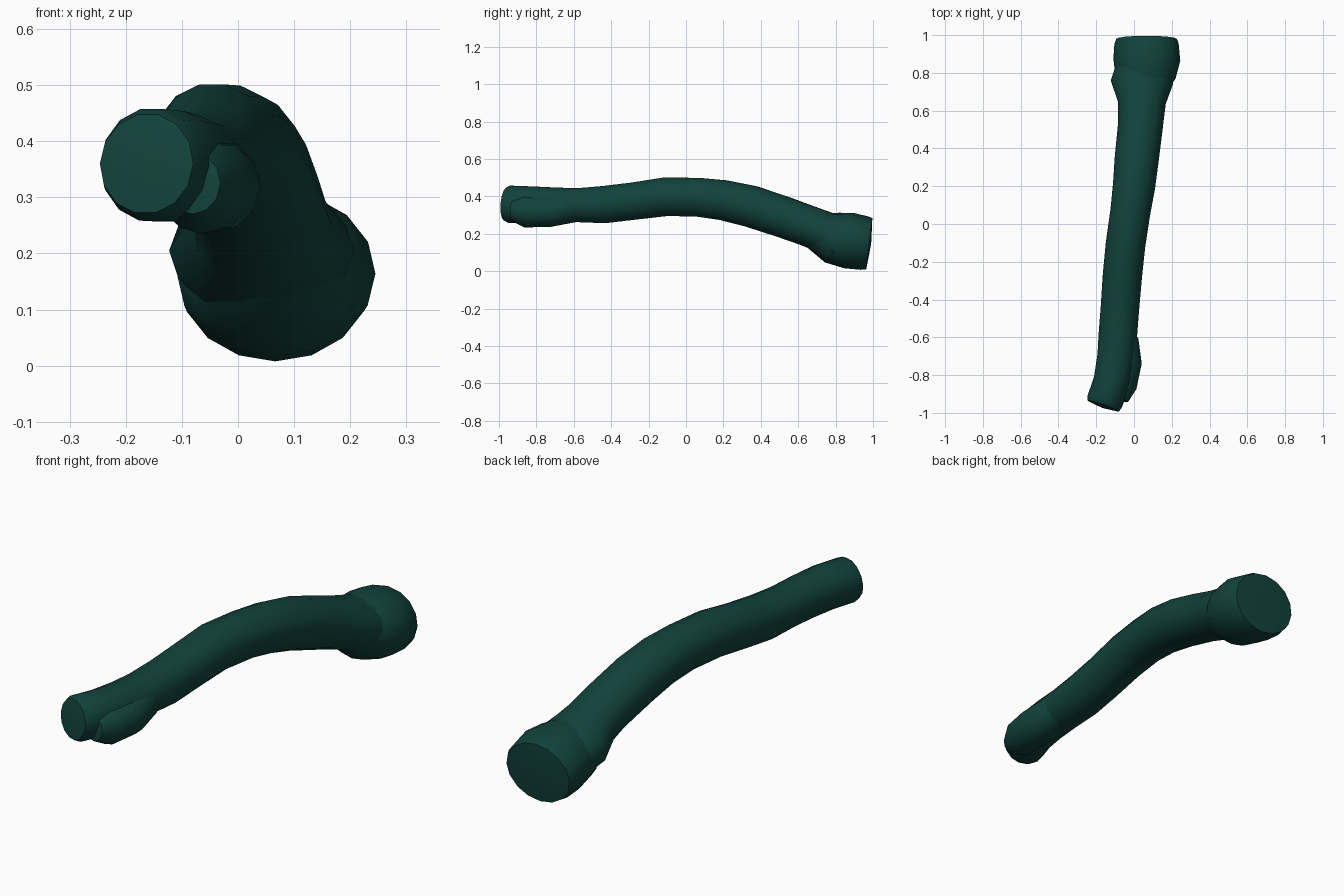
import bpy, bmesh, math
from mathutils import Vector

mat = bpy.data.materials.new("dark_teal")
mat.diffuse_color = (0.006, 0.055, 0.045, 1)


def finish(name, bm):
    bmesh.ops.recalc_face_normals(bm, faces=bm.faces)
    me = bpy.data.meshes.new(name)
    bm.to_mesh(me)
    bm.free()
    me.materials.append(mat)
    ob = bpy.data.objects.new(name, me)
    bpy.context.collection.objects.link(ob)
    bpy.ops.object.select_all(action='DESELECT')
    ob.select_set(True)
    bpy.context.view_layer.objects.active = ob
    bpy.ops.object.shade_smooth_by_angle(angle=math.radians(50))
    return ob


def sweep(name, stations, start_dome, end_dome, sides=14):
    """Tube through (x, y, z, half width, half height), square to its path."""
    bm = bmesh.new()
    pts = [Vector(s[:3]) for s in stations]
    rings, dirs = [], []
    for i, s in enumerate(stations):
        t = (pts[min(i + 1, len(pts) - 1)] - pts[max(i - 1, 0)]).normalized()
        side = t.cross(Vector((0, 0, 1))).normalized()
        up = side.cross(t)
        dirs.append(t)
        rings.append([bm.verts.new(pts[i] + side * s[3] * math.cos(a) + up * s[4] * math.sin(a))
                      for a in (2 * math.pi * k / sides for k in range(sides))])
    for a, b in zip(rings, rings[1:]):
        for k in range(sides):
            n = (k + 1) % sides
            bm.faces.new((a[k], a[n], b[n], b[k]))
    # slightly domed caps
    for ring, p, d, h in ((rings[0], pts[0], -dirs[0], start_dome),
                          (rings[-1], pts[-1], dirs[-1], end_dome)):
        tip = bm.verts.new(p + d * h)
        for k in range(sides):
            bm.faces.new((ring[k], ring[(k + 1) % sides], tip))
    return finish(name, bm)


# long curved shaft
sweep("shaft", [
    (-0.163, -0.963, 0.360, 0.088, 0.090),
    (-0.155, -0.940, 0.358, 0.096, 0.102),
    (-0.116, -0.830, 0.355, 0.098, 0.101),
    (-0.095, -0.700, 0.353, 0.099, 0.097),
    (-0.085, -0.580, 0.353, 0.102, 0.093),
    (-0.074, -0.440, 0.356, 0.102, 0.102),
    (-0.062, -0.280, 0.375, 0.104, 0.102),
    (-0.045, -0.110, 0.398, 0.105, 0.106),
    (-0.020, 0.060, 0.396, 0.106, 0.106),
    (0.000, 0.200, 0.380, 0.112, 0.110),
    (0.015, 0.350, 0.346, 0.117, 0.114),
    (0.034, 0.520, 0.290, 0.119, 0.113),
    (0.042, 0.640, 0.247, 0.126, 0.112),
    (0.042, 0.750, 0.205, 0.165, 0.114),
    (0.052, 0.820, 0.180, 0.150, 0.120),
], 0.012, 0.0)

# rounded lump beside the narrow end
sweep("side_lump", [
    (-0.080, -0.930, 0.325, 0.050, 0.055),
    (-0.065, -0.865, 0.320, 0.078, 0.085),
    (-0.055, -0.740, 0.320, 0.096, 0.085),
    (-0.070, -0.620, 0.340, 0.094, 0.082),
    (-0.080, -0.560, 0.350, 0.070, 0.070),
], 0.012, 0.0, 12)

# swollen head at the thick end
sweep("head", [
    (0.055, 0.690, 0.215, 0.105, 0.100),
    (0.060, 0.780, 0.180, 0.160, 0.138),
    (0.068, 0.870, 0.164, 0.177, 0.150),
    (0.066, 0.955, 0.150, 0.170, 0.144),
    (0.066, 0.980, 0.147, 0.160, 0.138),
], 0.0, 0.010, 16)

# small knob on the side of the head
bm = bmesh.new()
bmesh.ops.create_icosphere(bm, subdivisions=2, radius=1)
for v in bm.verts:
    v.co = Vector((0.185 + 0.035 * v.co.x, 0.80 + 0.05 * v.co.y, 0.145 + 0.055 * v.co.z))
finish("knob", bm)
